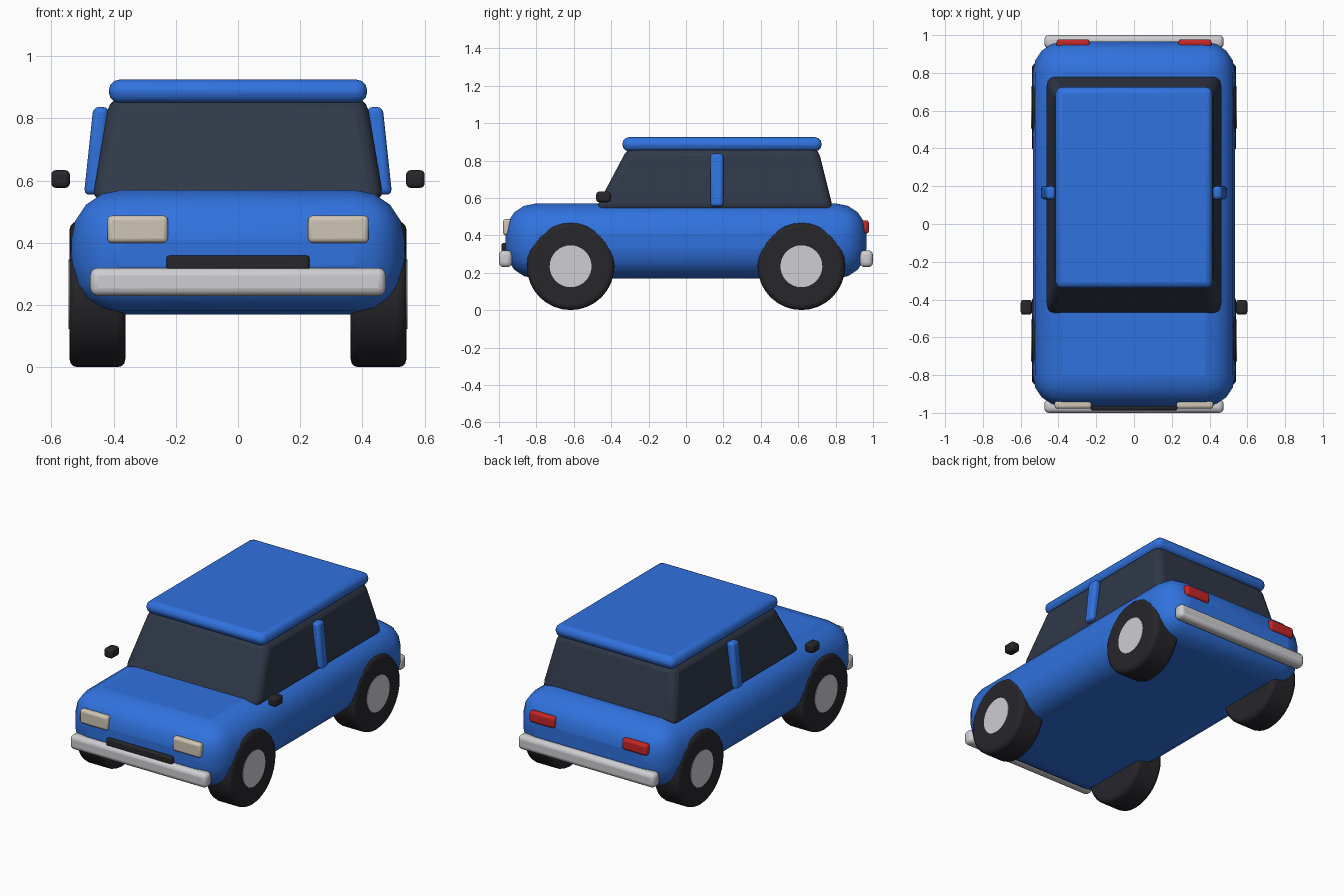
import bpy, bmesh, math
from mathutils import Matrix

cube = bpy.data.objects.get("Cube")
if cube:
    bpy.data.objects.remove(cube, do_unlink=True)


def material(name, colour):
    m = bpy.data.materials.new(name)
    m.use_nodes = True
    rgba = (*colour, 1)
    m.diffuse_color = rgba
    bsdf = next(n for n in m.node_tree.nodes if n.type == 'BSDF_PRINCIPLED')
    bsdf.inputs["Base Color"].default_value = rgba
    return m


BLUE = material("blue paint", (0.03, 0.17, 0.74))
GLASS = material("dark glass", (0.03, 0.04, 0.065))
RUBBER = material("black rubber", (0.02, 0.02, 0.024))
CHROME = material("light metal", (0.62, 0.62, 0.64))
CREAM = material("cream lamp", (0.62, 0.56, 0.46))
RED = material("red lamp", (0.56, 0.02, 0.02))


def finish(name, bm, mat, bevel, segments, angle=40):
    """Turn a bmesh into a bevelled, smooth shaded object."""
    bmesh.ops.recalc_face_normals(bm, faces=bm.faces)
    mesh = bpy.data.meshes.new(name)
    bm.to_mesh(mesh)
    bm.free()
    mesh.materials.append(mat)
    ob = bpy.data.objects.new(name, mesh)
    bpy.context.collection.objects.link(ob)
    if bevel:
        mod = ob.modifiers.new("rounded edges", 'BEVEL')
        mod.width, mod.segments = bevel, segments
        mod.limit_method = 'ANGLE'
    bpy.ops.object.select_all(action='DESELECT')
    ob.select_set(True)
    bpy.context.view_layer.objects.active = ob
    bpy.ops.object.shade_smooth_by_angle(angle=math.radians(angle))
    return ob


def block(name, mat, x, y, z, bevel, segments=3, top=None):
    """Box from x, y, z ranges; top gives other x, y ranges for the upper face."""
    bm = bmesh.new()
    bmesh.ops.create_cube(bm, size=2)
    for v in bm.verts:
        xr, yr = top if top and v.co.z > 0 else (x, y)
        v.co = (xr[v.co.x > 0], yr[v.co.y > 0], z[v.co.z > 0])
    return finish(name, bm, mat, bevel, segments)


def disc(name, mat, x0, x1, y, z, radius, bevel, segments=3):
    """Cylinder lying along x."""
    bm = bmesh.new()
    bmesh.ops.create_cone(bm, cap_ends=True, segments=32, radius1=radius,
                          radius2=radius, depth=abs(x1 - x0))
    turn = Matrix.Rotation(math.pi / 2, 4, 'Y')
    bmesh.ops.transform(bm, verts=bm.verts,
                        matrix=Matrix.Translation(((x0 + x1) / 2, y, z)) @ turn)
    return finish(name, bm, mat, bevel, segments)


def span(side, a, b):
    return tuple(sorted((side * a, side * b)))


# Body, cabin and roof
block("body", BLUE, (-.535, .535), (-.965, .965), (.17, .57), .16, 4)
block("cabin_glass", GLASS, (-.47, .47), (-.49, .79), (.53, .87), .045, 3,
      top=((-.412, .412), (-.31, .705)))
block("roof", BLUE, (-.415, .415), (-.34, .725), (.85, .925), .034, 3)

# Bumpers and grille
block("front_bumper", CHROME, (-.475, .475), (-1, -.93), (.23, .32), .025)
block("rear_bumper", CHROME, (-.475, .475), (.93, 1), (.23, .32), .025)
block("grille", RUBBER, (-.23, .23), (-.987, -.93), (.312, .36), .01, 2)

for side, word in ((1, "left"), (-1, "right")):
    # Lamps
    block(word + "_headlight", CREAM, span(side, .225, .42), (-.978, -.935),
          (.40, .488), .015)
    block(word + "_tail_light", RED, span(side, .235, .41), (.935, .978),
          (.41, .48), .015)
    # Door pillar leaning with the glass
    block(word + "_door_pillar", BLUE, span(side, .445, .495), (.13, .2),
          (.555, .837), .018, 3, top=(span(side, .415, .465), (.13, .2)))
    # Door mirror
    block(word + "_mirror", RUBBER, span(side, .54, .6), (-.48, -.402),
          (.577, .634), .015)
    # Wheels
    for y, end in ((-.617, "front"), (.617, "rear")):
        disc(f"{word}_{end}_tyre", RUBBER, side * .362, side * .541, y, .235, .234, .025)
        disc(f"{word}_{end}_hub", CHROME, side * .5, side * .544, y, .235, .112, 0)
